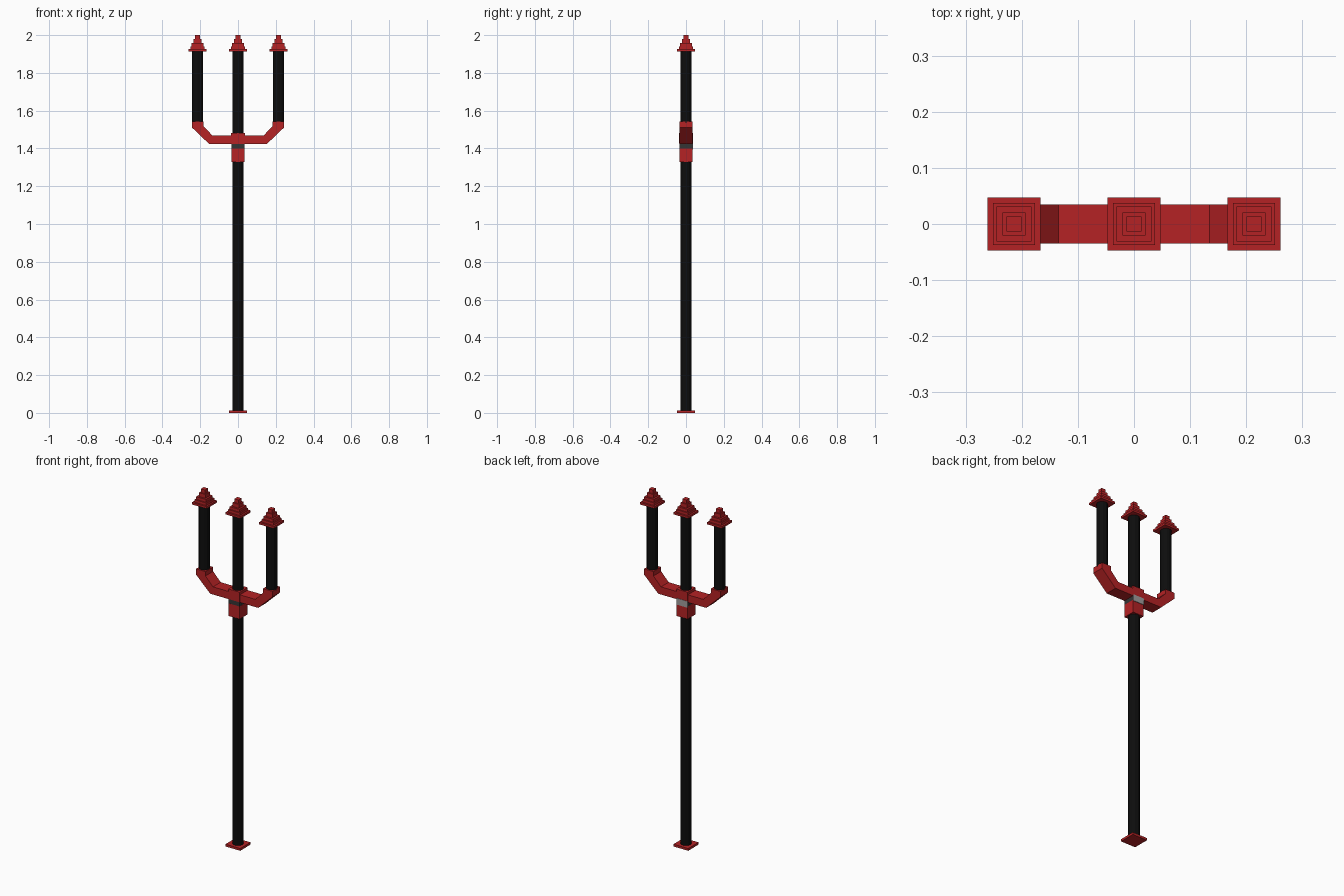
import bpy, bmesh, math

cube = bpy.data.objects.get("Cube")
if cube:
    bpy.data.objects.remove(cube, do_unlink=True)


def material(name, rgb):
    m = bpy.data.materials.new(name)
    m.diffuse_color = (*rgb, 1)
    m.use_nodes = True
    bsdf = m.node_tree.nodes["Principled BSDF"]
    bsdf.inputs["Base Color"].default_value = (*rgb, 1)
    bsdf.inputs["Roughness"].default_value = 0.7
    return m


RED = material("red", (0.46, 0.016, 0.018))
BLACK = material("black", (0.004, 0.004, 0.004))
DARK_GREY = material("dark grey", (0.035, 0.035, 0.035))
LIGHT_GREY = material("light grey", (0.36, 0.34, 0.34))


def finish(name, bm, mat):
    bmesh.ops.recalc_face_normals(bm, faces=bm.faces)
    me = bpy.data.meshes.new(name)
    bm.to_mesh(me)
    bm.free()
    me.materials.append(mat)
    ob = bpy.data.objects.new(name, me)
    bpy.context.collection.objects.link(ob)
    return ob


def stepped(name, x, z, tiers, mat):
    """Square tower of (half width, top height) steps, starting at height z."""
    bm = bmesh.new()
    rings = []
    for half, top in tiers:
        for h in (z, top):
            rings.append([bm.verts.new((x + sx * half, sy * half, h))
                          for sx, sy in ((-1, -1), (1, -1), (1, 1), (-1, 1))])
        z = top
    bm.faces.new(rings[0])
    bm.faces.new(rings[-1])
    for a, b in zip(rings, rings[1:]):
        for i in range(4):
            j = (i + 1) % 4
            bm.faces.new((a[i], a[j], b[j], b[i]))
    return finish(name, bm, mat)


def rod(name, x, z0, z1, radius=0.03, sides=12):
    bm = bmesh.new()
    bmesh.ops.create_cone(bm, cap_ends=True, segments=sides, radius1=radius,
                          radius2=radius, depth=z1 - z0)
    bmesh.ops.translate(bm, verts=bm.verts, vec=(x, 0, (z0 + z1) / 2))
    return finish(name, bm, BLACK)


# Shaft and foot plate
stepped("foot_plate", 0, 0, [(0.047, 0.013)], RED)
rod("shaft", 0, 0.01, 1.918)

# Collar: red sleeve, grey band, red hub
stepped("collar", 0, 1.327, [(0.035, 1.40)], RED)
stepped("collar_band", 0, 1.40, [(0.0348, 1.425)], DARK_GREY)
stepped("hub", 0, 1.425, [(0.0365, 1.483)], RED)

# Pale plate on the back of the collar
bm = bmesh.new()
bmesh.ops.create_cube(bm, size=1)
bmesh.ops.scale(bm, verts=bm.verts, vec=(0.07, 0.004, 0.037))
bmesh.ops.translate(bm, verts=bm.verts, vec=(0, 0.036, 1.4125))
finish("back_plate", bm, LIGHT_GREY)

# Fork: half outline mirrored, then extruded through the depth
lower = [(0.153, 1.424), (0.243, 1.51), (0.243, 1.543)]
upper = [(0.183, 1.543), (0.183, 1.518), (0.135, 1.468)]
half = lower + upper
outline = half + [(-x, z) for x, z in reversed(half)]
bm = bmesh.new()
face = bm.faces.new([bm.verts.new((x, -0.035, z)) for x, z in outline])
ext = bmesh.ops.extrude_face_region(bm, geom=[face])
bmesh.ops.translate(bm, vec=(0, 0.07, 0),
                    verts=[v for v in ext["geom"] if isinstance(v, bmesh.types.BMVert)])
finish("fork", bm, RED)

# Outer prongs and the three stepped points
TIERS = [(0.047, 1.926), (0.0375, 1.941), (0.031, 1.957), (0.0205, 1.979), (0.0135, 2.0)]
for side, x in (("right", -0.214), ("centre", 0), ("left", 0.214)):
    if x:
        rod(side + "_prong", x, 1.535, 1.918)
    stepped(side + "_point", x, 1.914, TIERS, RED)
